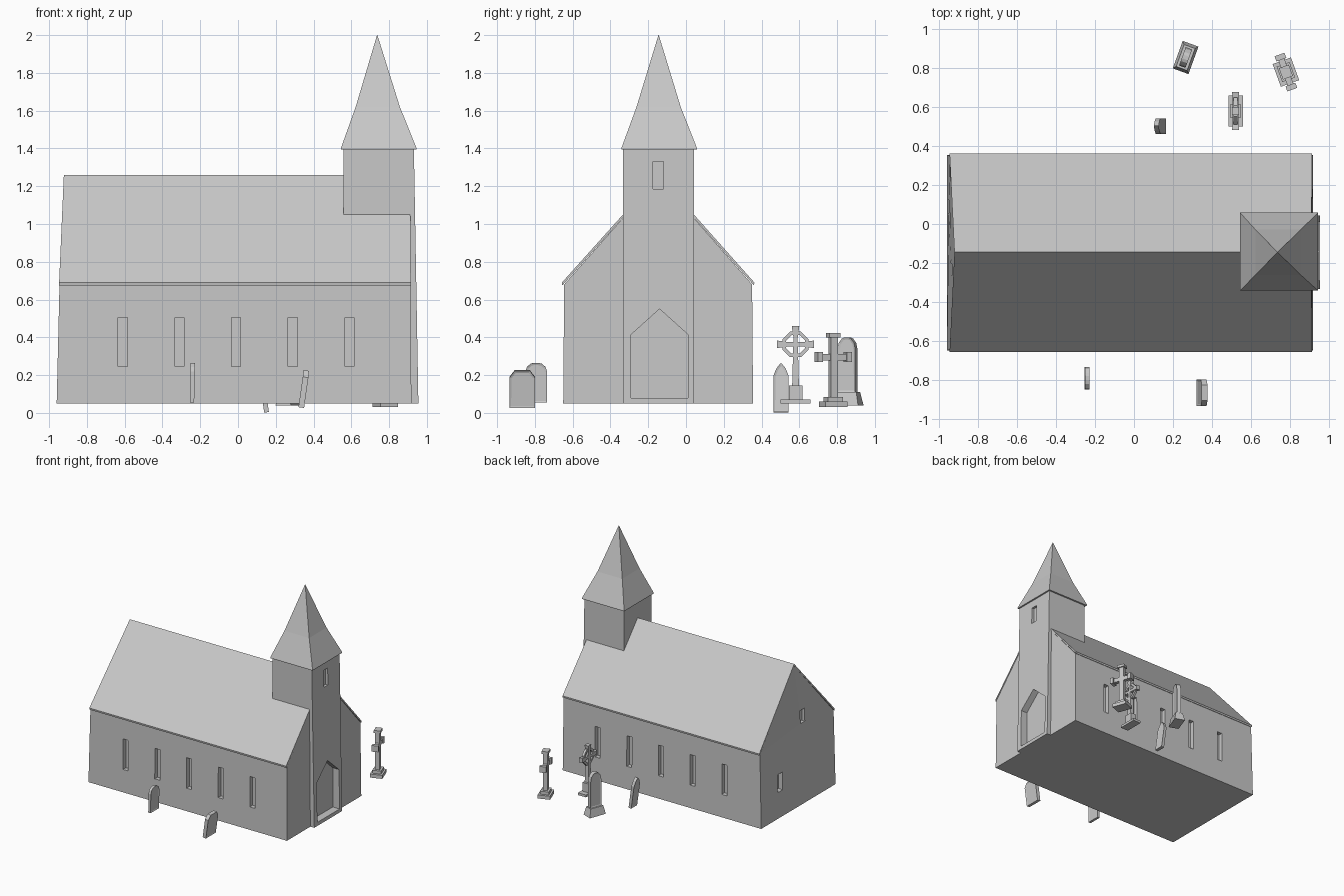
import bpy
import bmesh
from math import pi, radians, cos, sin
from mathutils import Matrix, Vector

if "Cube" in bpy.data.objects:
    bpy.data.objects.remove(bpy.data.objects["Cube"], do_unlink=True)

GREY = (0.58, 0.58, 0.58, 1.0)
stone = bpy.data.materials.new("grey stone")
stone.use_nodes = True
stone.diffuse_color = GREY
stone.node_tree.nodes["Principled BSDF"].inputs["Base Color"].default_value = GREY


def loft(bm, rings, matrix=Matrix(), closed=False):
    """Skin equal-length rings of points; cap the ends, or close into a hoop."""
    loops = [[bm.verts.new(matrix @ Vector(p)) for p in ring] for ring in rings]
    pairs = list(zip(loops, loops[1:]))
    if closed:
        pairs.append((loops[-1], loops[0]))
    for a, b in pairs:
        for i in range(len(a)):
            j = (i + 1) % len(a)
            bm.faces.new((a[i], a[j], b[j], b[i]))
    if closed:
        return []
    return [bm.faces.new(loops[0][::-1]), bm.faces.new(loops[-1])]


def rect(x, y, hx, hy, z):
    return [(x - hx, y - hy, z), (x + hx, y - hy, z), (x + hx, y + hy, z), (x - hx, y + hy, z)]


def box(bm, x, y, hx, hy, z0, z1, matrix=Matrix()):
    loft(bm, [rect(x, y, hx, hy, z0), rect(x, y, hx, hy, z1)], matrix)


def finish(bm, name):
    bmesh.ops.recalc_face_normals(bm, faces=bm.faces)
    mesh = bpy.data.meshes.new(name)
    bm.to_mesh(mesh)
    bm.free()
    mesh.materials.append(stone)
    obj = bpy.data.objects.new(name, mesh)
    bpy.context.scene.collection.objects.link(obj)
    return obj


def place(x, y, z, yaw=0, lean=0):
    return (Matrix.Translation((x, y, z)) @ Matrix.Rotation(radians(yaw), 4, 'Z')
            @ Matrix.Rotation(radians(lean), 4, 'Y'))


RIDGE_Y = -0.145

# Nave walls: gabled profile, with the far end leaning inwards
bm = bmesh.new()
profile = [(-0.65, 0.05), (-0.645, 0.68), (RIDGE_Y, 1.243), (0.35, 0.68), (0.355, 0.05)]
far_x = [-0.96, -0.945, -0.921, -0.945, -0.96]
near_x = [0.918, 0.913, 0.908, 0.913, 0.918]
loft(bm, [[(x, *p) for x, p in zip(xs, profile)] for xs in (far_x, near_x)])
nave = finish(bm, "nave_walls")

# Roof: thin folded sheet
bm = bmesh.new()
sheet = [(-0.657, 0.69), (RIDGE_Y, 1.26), (0.362, 0.69),
         (0.36, 0.675), (RIDGE_Y, 1.242), (-0.655, 0.675)]
far_x = [-0.947, -0.922, -0.947] * 2
near_x = [0.915, 0.91, 0.915] * 2
loft(bm, [[(x, *p) for x, p in zip(xs, sheet)] for xs in (far_x, near_x)])
finish(bm, "roof")

# Tower: front face leans back slightly
bm = bmesh.new()
loft(bm, [rect(0.755, RIDGE_Y, 0.2, 0.188, 0.05), rect(0.745, RIDGE_Y, 0.186, 0.188, 1.41)])
tower = finish(bm, "tower")

# Spire: four-sided with a flared skirt
bm = bmesh.new()
loft(bm, [rect(0.745, RIDGE_Y + 0.003, 0.2, 0.2, 1.395),
          rect(0.745, RIDGE_Y + 0.003, 0.2, 0.2, 1.402),
          rect(0.74, RIDGE_Y, 0.117, 0.117, 1.62),
          rect(0.737, RIDGE_Y, 0.001, 0.001, 2.0)])
finish(bm, "spire")

# Cutter for every window and the door recess
bm = bmesh.new()
for i in range(5):
    for y in (-0.71, 0.415):
        box(bm, -0.61 + 0.3 * i, y, 0.024, 0.1, 0.245, 0.505)
box(bm, -1.005, 0.09, 0.09, 0.033, 0.27, 0.42)
box(bm, -1.0, -0.235, 0.09, 0.03, 0.73, 0.84)
box(bm, 1.0, RIDGE_Y - 0.003, 0.088, 0.028, 1.185, 1.33)
arch = [(-0.29, 0.08), (0.01, 0.08), (0.01, 0.415), (-0.14, 0.55), (-0.29, 0.415)]
loft(bm, [[(x, *p) for p in arch] for x in (0.89, 1.1)])
cutter = finish(bm, "opening_cutter")
cutter.hide_render = True
for wall in (nave, tower):
    mod = wall.modifiers.new("openings", 'BOOLEAN')
    mod.operation = 'DIFFERENCE'
    mod.solver = 'EXACT'
    mod.object = cutter
    bpy.context.view_layer.objects.active = wall
    bpy.ops.object.modifier_apply(modifier=mod.name)
bpy.data.objects.remove(cutter, do_unlink=True)

# Headstones: half outlines as fractions of half width and height, mirrored
ROUND = [(1, 0), (1, 0.78), (0.85, 0.9), (0.5, 0.98), (0.2, 1)]
SQUARED = [(1, 0), (1, 0.82), (0.6, 1)]
POINTED = [(1, 0), (1, 0.75), (0.6, 0.9), (0.08, 1)]


def headstone(bm, outline, width, height, thick, matrix):
    half = [(f * width / 2, g * height) for f, g in outline]
    ring = half + [(-y, z) for y, z in reversed(half)]
    caps = loft(bm, [[(x, *p) for p in ring] for x in (-thick / 2, thick / 2)], matrix)
    bmesh.ops.recalc_face_normals(bm, faces=bm.faces)
    for cap in caps:
        bmesh.ops.inset_individual(bm, faces=[cap], thickness=0.012, depth=-0.004)


for name, outline, w, h, t, spot in (
        ("rounded_headstone", ROUND, 0.115, 0.21, 0.022, (-0.243, -0.793, 0.055, 0, 1)),
        ("squared_headstone", SQUARED, 0.135, 0.198, 0.03, (0.335, -0.867, 0.028, 0, 8)),
        ("pointed_headstone", POINTED, 0.08, 0.26, 0.025, (0.151, 0.503, 0.003, 0, -8))):
    bm = bmesh.new()
    headstone(bm, outline, w, h, t, place(*spot))
    finish(bm, name)

# Tall headstone on a flared plinth
bm = bmesh.new()
spot = place(0.265, 0.855, 0.04, -20)
headstone(bm, ROUND, 0.1, 0.29, 0.035, spot @ Matrix.Translation((0, 0, 0.07)))
loft(bm, [rect(0, 0, 0.043, 0.075, 0), rect(0, 0, 0.03, 0.06, 0.07)], spot)
finish(bm, "plinth_headstone")

# Ringed cross
bm = bmesh.new()
spot = place(0.522, 0.58, 0.05)
box(bm, 0, 0, 0.037, 0.08, 0, 0.02, spot)
box(bm, 0, 0, 0.026, 0.036, 0.02, 0.095, spot)
loft(bm, [rect(0, 0, 0.018, 0.018, 0.09), rect(0, 0, 0.015, 0.012, 0.315)], spot)
centre = spot @ Matrix.Translation((0, 0, 0.313))
for k in (-1, 0, 1):
    arm = centre @ Matrix.Rotation(k * pi / 2, 4, 'X')
    loft(bm, [rect(0, 0, 0.015, 0.011, 0), rect(0, 0, 0.015, 0.011, 0.035),
              rect(0, 0, 0.018, 0.02, 0.097)], arm)
hoop = []
for k in range(8):
    a = (k + 0.5) * pi / 4
    hoop.append([(x, r * cos(a), r * sin(a))
                 for x, r in ((-0.01, 0.054), (0.01, 0.054), (0.01, 0.074), (-0.01, 0.074))])
loft(bm, hoop, centre, closed=True)
finish(bm, "ringed_cross")

# Plain cross with capped ends
bm = bmesh.new()
spot = place(0.78, 0.78, 0.03, 20)
box(bm, 0, 0, 0.05, 0.062, 0, 0.03, spot)
box(bm, 0, 0, 0.035, 0.042, 0.03, 0.055, spot)
box(bm, 0, 0, 0.018, 0.021, 0.055, 0.37, spot)
box(bm, 0, 0, 0.027, 0.031, 0.37, 0.392, spot)
box(bm, 0, 0, 0.016, 0.075, 0.248, 0.282, spot)
for side in (-1, 1):
    box(bm, 0, side * 0.082, 0.027, 0.014, 0.24, 0.292, spot)
finish(bm, "plain_cross")
